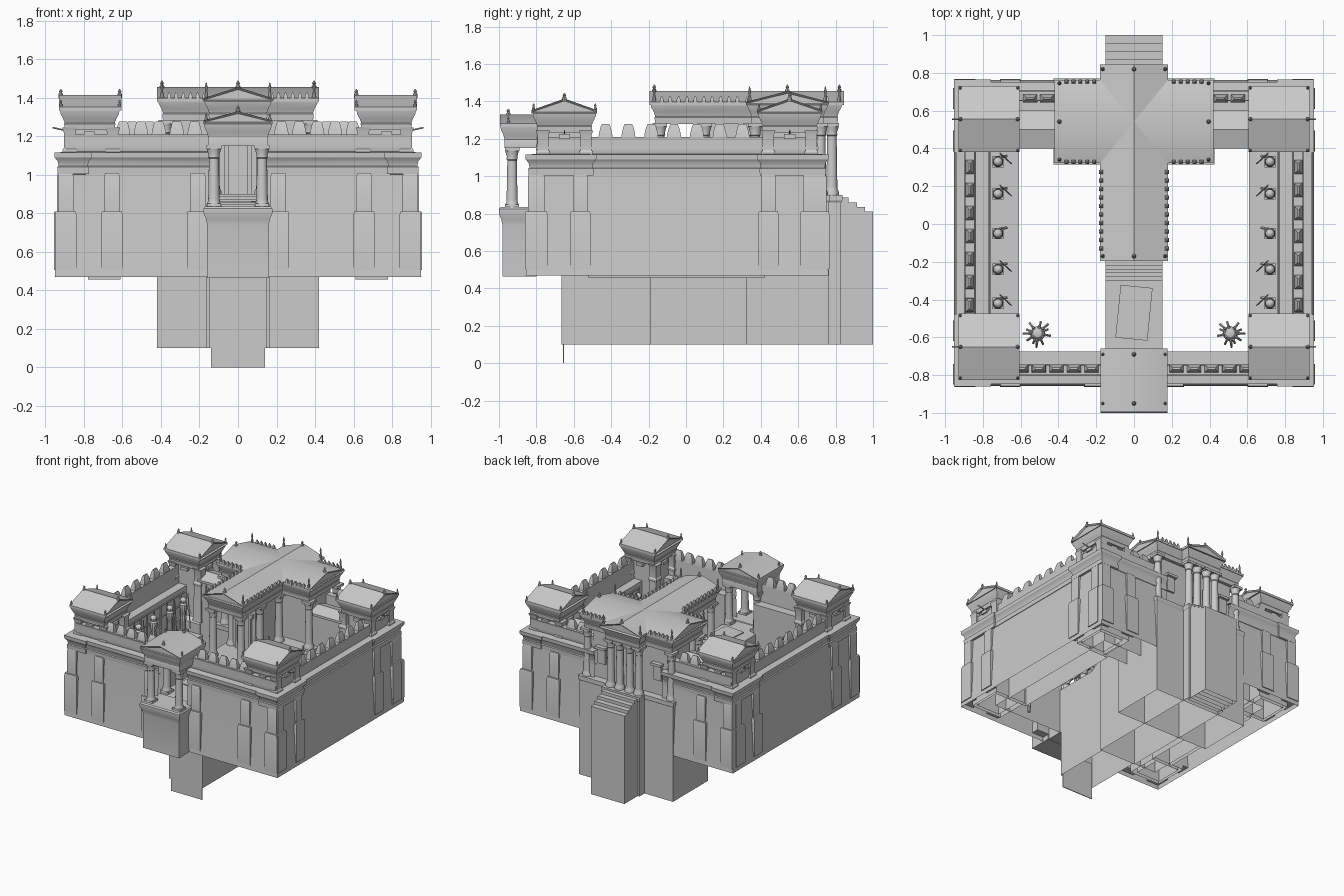
import bpy, bmesh, math
from mathutils import Vector, Matrix

if "Cube" in bpy.data.objects:
    bpy.data.objects.remove(bpy.data.objects["Cube"])


def done(name, bm, mirror=True):
    bmesh.ops.recalc_face_normals(bm, faces=bm.faces)
    me = bpy.data.meshes.new(name)
    bm.to_mesh(me)
    bm.free()
    ob = bpy.data.objects.new(name, me)
    bpy.context.collection.objects.link(ob)
    if mirror:
        ob.modifiers.new("mirror", 'MIRROR')
    return ob


def skin(bm, rings, closed=True):
    n = len(rings[0])
    for a, b in zip(rings, rings[1:]):
        for i in range(n if closed else n - 1):
            j = (i + 1) % n
            bm.faces.new((a[i], a[j], b[j], b[i]))


def stack(bm, x0, x1, y0, y1, prof, bottom=True, top=True):
    """Rectangle lofted through (offset, z) steps."""
    rings = [[bm.verts.new(p) for p in ((x0 - o, y0 - o, z), (x1 + o, y0 - o, z),
              (x1 + o, y1 + o, z), (x0 - o, y1 + o, z))] for o, z in prof]
    skin(bm, rings)
    if bottom:
        bm.faces.new(rings[0])
    if top:
        bm.faces.new(rings[-1])


def box(bm, x0, x1, y0, y1, z0, z1, **k):
    stack(bm, x0, x1, y0, y1, [(0, z0), (0, z1)], **k)


def lathe(bm, x, y, prof, n=14):
    rings = [[bm.verts.new((x + r * math.cos(2 * math.pi * i / n), y + r * math.sin(2 * math.pi * i / n), z))
              for i in range(n)] for r, z in prof]
    skin(bm, rings)
    bm.faces.new(rings[0])
    bm.faces.new(rings[-1])


def rod(bm, a, b, r=0.004, n=6):
    a, b = Vector(a), Vector(b)
    m = Matrix.Translation((a + b) / 2) @ (b - a).to_track_quat('Z', 'Y').to_matrix().to_4x4()
    bmesh.ops.create_cone(bm, cap_ends=True, segments=n, radius1=r, radius2=r, depth=(b - a).length, matrix=m)


def sweep(bm, path, prof):
    """Sweep an (outward offset, z) profile along a mitred plan path."""
    P = [Vector(p) for p in path]
    N = []
    for a, b in zip(P, P[1:]):
        d = (b - a).normalized()
        N.append(Vector((d.y, -d.x)))
    rings = []
    for i, p in enumerate(P):
        a, b = N[max(i - 1, 0)], N[min(i, len(N) - 1)]
        m = (a + b) / (1 + a.dot(b))
        rings.append([bm.verts.new((p.x + m.x * o, p.y + m.y * o, z)) for o, z in prof])
    skin(bm, rings, closed=False)


def gable(bm, axis, a0, a1, c, h, z0, z1, lip=0.018):
    """Gabled roof along an axis, with sunken pediments."""
    sec = [(-h, z0), (h, z0), (h, z0 + lip), (0, z1), (-h, z0 + lip)]
    rings = [[bm.verts.new((a, c + s, z) if axis == 'x' else (c + s, a, z)) for s, z in sec] for a in (a0, a1)]
    skin(bm, rings)
    ends = [bm.faces.new(rings[0][::-1]), bm.faces.new(rings[1])]
    bmesh.ops.recalc_face_normals(bm, faces=bm.faces)
    bmesh.ops.inset_individual(bm, faces=ends, thickness=0.012, depth=-0.012)


def finial(bm, x, y, z, h=0.035, r=0.012):
    lathe(bm, x, y, [(r, z - 0.015), (r, z + 0.005), (r * .5, z + h * .4), (r * .8, z + h * .6), (r * .2, z + h)], 8)


def column(bm, x, y, z0, z1, r):
    lathe(bm, x, y, [(r * 1.3, z0), (r * 1.3, z0 + .015), (r * 1.05, z0 + .03), (r, z0 + .045), (r * .86, z1 - .07),
                     (r * 1.0, z1 - .065), (r * .95, z1 - .05), (r * 1.25, z1 - .02)])
    s = r * 1.3
    box(bm, x - s, x + s, y - s, y + s, z1 - .02, z1)


# Enclosure wall with parapet, open at the gate and behind the hall
X, Y0, Y1 = 0.92, -0.825, 0.73
bm = bmesh.new()
sweep(bm, [(.13, Y0), (X, Y0), (X, Y1), (.3, Y1)],
      [(.032, .47), (.0, 1.02), (.0, 1.115), (-.03, 1.12), (-.022, 1.15), (-.03, 1.19), (-.025, 1.21),
       (-.075, 1.21), (-.08, 1.07), (-.15, 1.07), (-.15, .47)])
done("enclosure_wall", bm)

# Cornice, stepping out at the corners
bm = bmesh.new()
sweep(bm, [(.13, Y0), (.78, Y0), (.78, Y0 - .012), (X + .012, Y0 - .012), (X + .012, -.5), (X, -.5), (X, .4),
           (X + .012, .4), (X + .012, Y1 + .012), (.78, Y1 + .012), (.78, Y1), (.3, Y1)],
      [(-.03, 1.0), (.005, 1.005), (.007, 1.04), (.0, 1.045), (.004, 1.07), (.02, 1.09), (.022, 1.115), (-.05, 1.12)])
done("cornice", bm)

# Merlons
bm = bmesh.new()
rows = [(.225 + .093 * i, -.765, 1, 0) for i in range(5)] + [(.46 + .09 * i, .665, 1, 0) for i in range(2)]
rows += [(.87, -.43 + .122 * i, 0, 1) for i in range(7)]
for x, y, ax, ay in rows:
    w, d = .038, .022
    hx, hy = (w, d) if ax else (d, w)
    stack(bm, x - hx, x + hx, y - hy, y + hy, [(0, 1.205), (-.003, 1.23), (-.012, 1.265), (-.018, 1.278)])
done("merlons", bm)

# Wall pilasters on thick bases
bm = bmesh.new()
for a, front in [(.895, 1), (.655, 1), (.21, 1), (-.795, 0), (-.565, 0), (.44, 0), (.665, 0)]:
    for s in ((-1, 1) if front else (0,)):
        if s == 1 and a < .4:
            continue
        e = Y0 if s < 0 else Y1
        for w, out, z0, z1, t in ((.055, .037, .505, .81, -.004), (.04, .02, .81, 1.01, -.006)):
            lo, hi = (e - out, e + .03) if s < 0 else (e - .03, e + out)
            r = (a - w, a + w, lo, hi) if front else (X - .03, X + out, a - w, a + w)
            stack(bm, *r, [(0, z0), (0, z1 - .015), (t, z1)])
done("pilasters", bm)

# Corner towers
body, roof = bmesh.new(), bmesh.new()
cx = .77
for cy in (-.65, .555):
    box(body, cx - .1, cx + .11, cy - .11, cy + .11, .47, 1.245, bottom=False)
    stack(body, cx - .14, cx + .13, cy - .14, cy + .14, [(0, .47), (0, .8), (-.015, .82), (-.03, .83)], bottom=False)
    for px in (-.12, .105):
        for py in (-.115, .115):
            stack(body, cx + px - .03, cx + px + .03, cy + py - .03, cy + py + .03,
                  [(.008, .82), (.004, .86), (0, 1.11), (.006, 1.115), (.006, 1.13), (0, 1.14), (0, 1.22), (.008, 1.245)])
    for s in (-1, 1):  # window hoods and spouts
        y = cy + s * .125
        box(body, cx - .025, cx + .03, y - .02, y + .02, 1.2, 1.225)
        box(body, cx + s * .115 - .02, cx + s * .115 + .02, cy - .03, cy + .03, 1.2, 1.225)
    rod(body, (cx + .1, cy, 1.225), (.963, cy, 1.245))
    stack(roof, cx - .13, cx + .13, cy - .145, cy + .145,
          [(0, 1.235), (.003, 1.265), (.0, 1.27), (.008, 1.29), (.022, 1.32), (.025, 1.34)])
    gable(roof, 'x', cx - .165, cx + .16, cy, .175, 1.335, 1.415)
    for px in (-.155, .15):
        finial(roof, cx + px, cy, 1.415, .03)
        for py in (-.165, .165):
            finial(roof, cx + px, cy + py, 1.36, .03, .008)
done("corner_towers", body)
done("tower_roofs", roof)

# Gate bastion, its raised porch and the gangway behind
bm = bmesh.new()
stack(bm, -.16, .16, -.982, -.8, [(0, .465), (0, .74), (.006, .77), (.018, .8), (.018, .825), (.01, .835)])
box(bm, -.15, .15, -.82, -.66, .47, .83)
box(bm, -.15, .15, -.665, -.19, .1, .83, bottom=False)
for i in range(5):
    box(bm, -.15, .15, -.3 + .02 * i, -.18, .83, .845 + .014 * i)
box(bm, -.14, .14, -.658, -.652, 0, .3)
done("gate_bastion", bm, False)
bm = bmesh.new()
for y in (-.93, -.73):
    column(bm, .125, y, .83, 1.155, .03)
    box(bm, .088, .162, y - .037, y + .037, .83, .85)
done("gate_columns", bm)
bm = bmesh.new()
stack(bm, -.155, .155, -.97, -.685, [(0, 1.15), (.002, 1.19), (0, 1.195), (.006, 1.22), (.02, 1.25), (.022, 1.27)])
gable(bm, 'y', -.995, -.66, 0, .178, 1.265, 1.33)
for y in (-.95, -.69):
    finial(bm, 0, y, 1.33, .03)
    for s in (-1, 1):
        finial(bm, s * .165, y, 1.29, .03, .008)
done("gate_roof", bm, False)
bm = bmesh.new()
box(bm, -.085, .085, -.14, .14, -.004, .004)
bmesh.ops.transform(bm, verts=bm.verts, matrix=Matrix.Translation((0, -.47, .86)) @ Matrix.Rotation(-.1, 4, 'Z'))
done("gangway_board", bm, False)

# Cross-shaped podium and back stair
bm = bmesh.new()
for r in ((-.42, .42, .32, .765), (-.165, .165, -.19, .83)):
    stack(bm, *r, [(0, .1), (0, .86), (.006, .87), (.006, .9)], bottom=False)
for i in range(4):
    box(bm, -.15, .15, .8, .87 + .0433 * i, .1, .885 - .025 * i, bottom=False)
done("hall_podium", bm, False)

# Hall rooms, door frame and hooded windows
bm = bmesh.new()
box(bm, -.33, .33, .42, .71, .9, 1.29)
box(bm, -.1, .1, .08, .74, .9, 1.29)
for x0, x1, z0, z1 in ((-.07, -.05, .9, 1.17), (.05, .07, .9, 1.17), (-.085, .085, 1.17, 1.2)):
    box(bm, x0, x1, .06, .09, z0, z1)
for s in (-1, 1):
    box(bm, s * .25 - .035, s * .25 + .035, .7, .725, 1.02, 1.14)
    box(bm, s * .25 - .045, s * .25 + .045, .7, .745, 1.14, 1.16)
done("hall_rooms", bm, False)
bm = bmesh.new()
for x, y in ((.125, -.14), (.125, .1), (.125, .345), (.375, .37), (.375, .72), (.125, .78), (.045, .78)):
    column(bm, x, y, .9, 1.285, .03)
done("hall_columns", bm)

# Hall entablature and crossed roofs
bm = bmesh.new()
sweep(bm, [(0, -.165), (.15, -.165), (.15, .35), (.39, .35), (.39, .735), (.15, .735), (.15, .81), (0, .81)],
      [(-.06, 1.28), (0, 1.28), (.003, 1.315), (0, 1.32), (.008, 1.345), (.022, 1.37), (.024, 1.385), (-.06, 1.385)])
done("hall_entablature", bm)
bm = bmesh.new()
gable(bm, 'x', -.42, .42, .542, .22, 1.38, 1.455)
gable(bm, 'y', -.195, .845, 0, .18, 1.38, 1.455)
for x, y in ((0, -.17), (0, .82), (-.395, .542), (.395, .542)):
    finial(bm, x, y, 1.455, .035)
for s in (-1, 1):
    for x, y in ((.165, -.17), (.165, .82), (.395, .34), (.395, .745)):
        finial(bm, s * x, y, 1.41, .07, .01)
done("hall_roof", bm, False)
bm = bmesh.new()
eaves = [(.175, -.13 + .045 * i) for i in range(10)]
eaves += [(.21 + .037 * i, y) for i in range(5) for y in (.328, .755)]
for x, y in eaves:
    stack(bm, x - .008, x + .008, y - .008, y + .008, [(0, 1.385), (.002, 1.41), (-.006, 1.43)])
done("eave_ornaments", bm)

# Low link roofs between hall and back towers
bm = bmesh.new()
gable(bm, 'x', .36, .64, .5, .1, 1.15, 1.2)
box(bm, .36, .64, .42, .58, .47, 1.15, bottom=False)
done("link_roofs", bm)

# Side walkways with railing
bm = bmesh.new()
box(bm, .61, .78, -.52, .42, .455, .72, bottom=False)
done("side_walkways", bm)
bm = bmesh.new()
for z in (.94, 1.03):
    rod(bm, (.765, -.5, z), (.765, .4, z), .006)
for i in range(11):
    rod(bm, (.765, -.49 + .085 * i, .72), (.765, -.49 + .085 * i, 1.03), .005)
done("railings", bm)

# Standing figures with spears
bm = bmesh.new()
for i, y in enumerate((-.42, -.24, -.05, .16, .33)):
    box(bm, .69, .75, y - .03, y + .03, .72, .77)
    lathe(bm, .72, y, [(.022, .77), (.02, .83), (.024, .87), (.019, .91), (.03, .955), (.026, .975), (.01, .982)], 10)
    bmesh.ops.create_uvsphere(bm, u_segments=10, v_segments=7, radius=.025,
                              matrix=Matrix.Translation((.72, y, 1.005)))
    rod(bm, (.71, y + .025, .96), (.675, y + .03, .9), .008)
    if i != 2:
        rod(bm, (.65, y - .01, .8), (.71, y + .045, 1.05), .004)
done("guard_figures", bm)

# Courtyard palms
bm = bmesh.new()
rod(bm, (.52, -.59, .47), (.51, -.58, .9), .012, 8)
for i in range(11):
    a = i * 2.4
    p, r = Vector((.51, -.58, .9)), .075 - .002 * i
    d = Vector((math.cos(a), math.sin(a), 0))
    rod(bm, p, p + d * r * .6 + Vector((0, 0, .035)), .009)
    rod(bm, p + d * r * .6 + Vector((0, 0, .035)), p + d * r + Vector((0, 0, -.01)), .007)
bmesh.ops.create_uvsphere(bm, u_segments=10, v_segments=6, radius=.04, matrix=Matrix.Translation((.51, -.58, .91)))
done("palms", bm)

# Smooth shading with sharp edges kept
for ob in bpy.data.objects:
    ob.select_set(True)
bpy.context.view_layer.objects.active = bpy.data.objects["hall_columns"]
bpy.ops.object.shade_smooth_by_angle(angle=math.radians(30))
